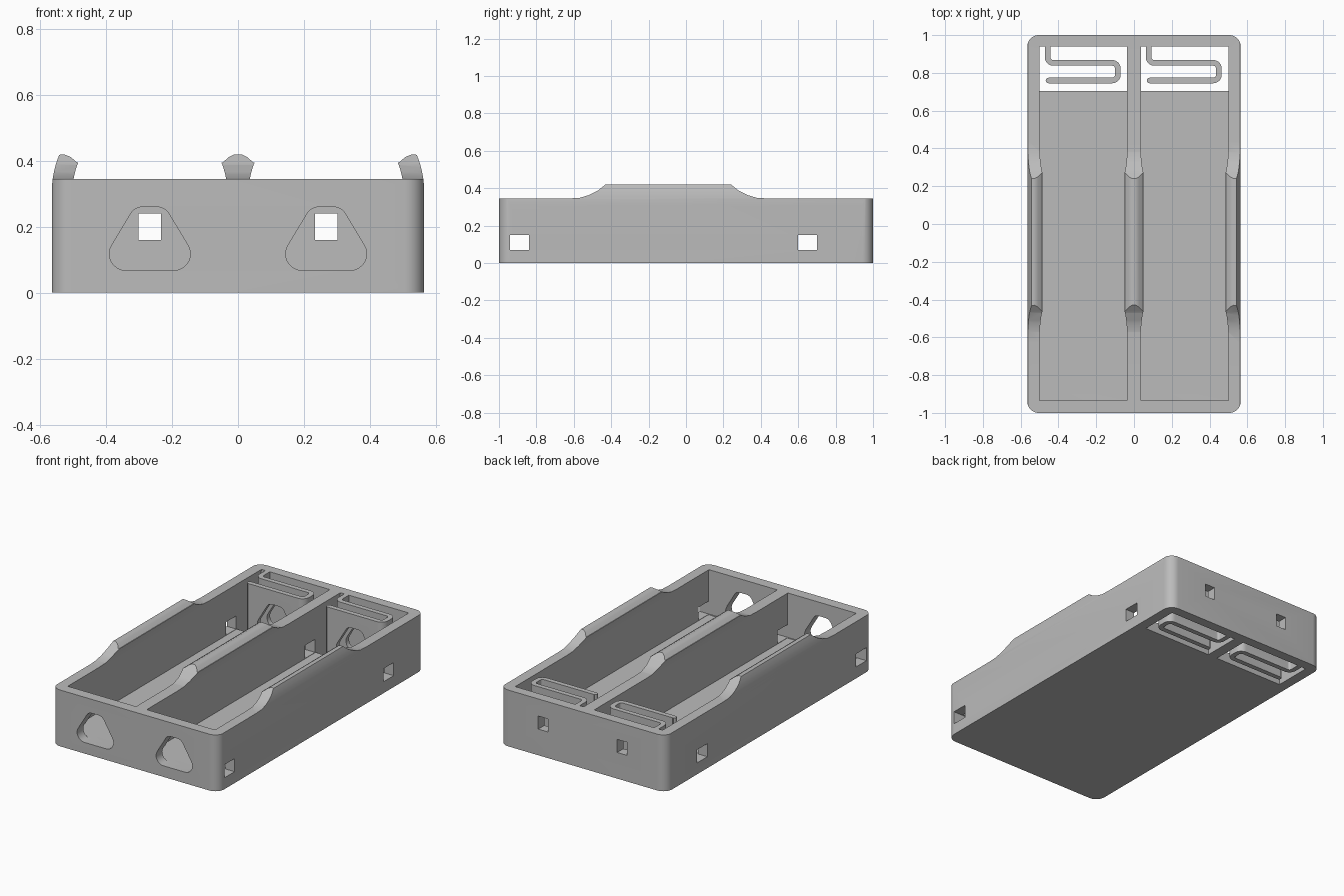
import bpy, bmesh
from math import sin, cos, pi, radians
from mathutils import Vector

cube = bpy.data.objects.get("Cube")
if cube:
    bpy.data.objects.remove(cube, do_unlink=True)

grey = bpy.data.materials.new("grey plastic")
grey.use_nodes = True
tone = (0.5, 0.5, 0.5, 1)
grey.diffuse_color = tone
grey.node_tree.nodes["Principled BSDF"].inputs["Base Color"].default_value = tone

HX, HY, WALL_Z, TOP_Z = 0.565, 1.0, 0.345, 0.42
FLOOR, BAY_X, BAY_R = 0.068, 0.2675, 0.235
BAY_FRONT, FLOOR_END, BAY_BACK = -0.935, 0.705, 0.94
AXIS_Z = 0.305          # height of the cell centre line


def arc(cx, cy, r, start, end, n=8):
    angles = [radians(start + (end - start) * i / n) for i in range(n + 1)]
    return [(cx + r * cos(a), cy + r * sin(a)) for a in angles]


def prism(name, outline, axis, lo, hi):
    """Extrude a 2D outline along the named axis."""
    place = {"x": lambda a, b, d: (d, a, b),
             "y": lambda a, b, d: (a, d, b),
             "z": lambda a, b, d: (a, b, d)}[axis]
    bm = bmesh.new()
    ends = [[bm.verts.new(place(a, b, d)) for a, b in outline] for d in (lo, hi)]
    bm.faces.new(ends[0])
    bm.faces.new(ends[1][::-1])
    n = len(outline)
    for i in range(n):
        j = (i + 1) % n
        bm.faces.new((ends[0][i], ends[1][i], ends[1][j], ends[0][j]))
    bmesh.ops.recalc_face_normals(bm, faces=bm.faces)
    mesh = bpy.data.meshes.new(name)
    bm.to_mesh(mesh)
    bm.free()
    mesh.materials.append(grey)
    ob = bpy.data.objects.new(name, mesh)
    bpy.context.collection.objects.link(ob)
    return ob


def rect(a0, a1, b0, b1):
    return [(a0, b0), (a1, b0), (a1, b1), (a0, b1)]


def combine(target, tool, operation="DIFFERENCE"):
    bpy.context.view_layer.objects.active = target
    mod = target.modifiers.new("cut", "BOOLEAN")
    mod.operation, mod.object, mod.solver = operation, tool, "EXACT"
    bpy.ops.object.modifier_apply(modifier=mod.name)
    bpy.data.objects.remove(tool, do_unlink=True)


def finger_hole(cx):
    """Rounded triangle, wide at the bottom."""
    r, t = 0.05, 0.042
    return (arc(cx - 0.073, FLOOR + r, r, 270, 145) + arc(cx - 0.022, 0.26 - t, t, 145, 90)
            + arc(cx + 0.022, 0.26 - t, t, 90, 35) + arc(cx + 0.073, FLOOR + r, r, 35, -90))


# Tray block with rounded upright corners
r = 0.06
plan = []
for sx, sy, start in ((1, 1, 0), (-1, 1, 90), (-1, -1, 180), (1, -1, 270)):
    plan += arc(sx * (HX - r), sy * (HY - r), r, start, start + 90)
tray = prism("tray", plan, "z", 0, 0.5)

# Side silhouette: low ends, raised middle with concave ramps
ramp = [(0.0, 0.0), (0.06, 0.003), (0.11, 0.018), (0.16, 0.043), (0.2, 0.075)]
side = [(-1.1, -0.1), (1.1, -0.1), (1.1, WALL_Z)]
side += [(0.44 - d, WALL_Z + h) for d, h in ramp]
side += [(-0.63 + d, WALL_Z + h) for d, h in reversed(ramp)] + [(-1.1, WALL_Z)]
combine(tray, prism("side_shape", side, "x", -1, 1), "INTERSECT")

# End silhouette: curved outer walls and crowned ridges
half = [(HX, -0.1), (HX, AXIS_Z)]
half += arc(BAY_X, AXIS_Z, HX - BAY_X, 2, 22.4)
half += [(0.528, TOP_Z), (0.508, 0.412), (0.488, 0.395), (0.047, 0.395), (0.027, 0.412), (0.01, TOP_Z)]
ends = half + [(-x, z) for x, z in reversed(half)]
combine(tray, prism("end_shape", ends, "y", -1.1, 1.1), "INTERSECT")

for cx in (-BAY_X, BAY_X):
    # Cell bay whose walls close in over the cell
    wall = [(BAY_R, AXIS_Z)] + arc(0, AXIS_Z, BAY_R, 3, 23)
    wall.append((wall[-1][0], 0.6))
    shape = [(BAY_R, FLOOR)] + wall
    bay = [(cx + x, z) for x, z in shape] + [(cx - x, z) for x, z in reversed(shape)]
    combine(tray, prism("bay_cutter", bay, "y", BAY_FRONT, BAY_BACK))
    # Open floor under the spring, finger hole and back window
    well = rect(cx - BAY_R, cx + BAY_R, FLOOR_END, BAY_BACK)
    combine(tray, prism("well_cutter", well, "z", -0.1, 0.2))
    combine(tray, prism("finger_cutter", finger_hole(cx), "y", -1.1, -0.9))
    combine(tray, prism("window_cutter", rect(cx - 0.034, cx + 0.034, 0.16, 0.24), "y", 0.9, 1.1))

# Side windows through all three long walls
for y0 in (-0.94, 0.6):
    combine(tray, prism("slot_cutter", rect(y0, y0 + 0.1, 0.07, 0.15), "x", -1, 1))


def strip(path, w):
    """Outline of a band of width w along a path, with a round free end."""
    pts = [Vector(p) for p in path]
    left, right = [], []
    for i, p in enumerate(pts):
        t = (pts[min(i + 1, len(pts) - 1)] - pts[max(i - 1, 0)]).normalized()
        n = Vector((-t.y, t.x)) * w / 2
        left.append(tuple(p + n))
        right.append(tuple(p - n))
    return left + arc(*path[-1], w / 2, 90, 270)[1:-1] + right[::-1]


# Folded spring contacts
for side_name, cx in (("right", -BAY_X), ("left", BAY_X)):
    x0, x1 = cx - 0.19, cx + 0.182
    path = [(x0, 0.95)] + arc(x0 + 0.03, 0.883, 0.03, 180, 270)
    path += arc(x1 - 0.03, 0.823, 0.03, 90, 0) + arc(x1 - 0.03, 0.79, 0.03, 0, -90)
    path.append((x0 + 0.005, 0.76))
    spring = prism(side_name + "_spring", strip(path, 0.03), "z", 0, WALL_Z)
    combine(spring, prism("spring_cutter", finger_hole(cx), "y", 0.6, 0.93))

# Smooth shading on the rounded parts, sharp edges kept
for ob in bpy.context.collection.objects:
    if ob.name == "tray" or ob.name.endswith("_spring"):
        bpy.ops.object.select_all(action="DESELECT")
        ob.select_set(True)
        bpy.context.view_layer.objects.active = ob
        bpy.ops.object.shade_smooth_by_angle(angle=radians(30))
